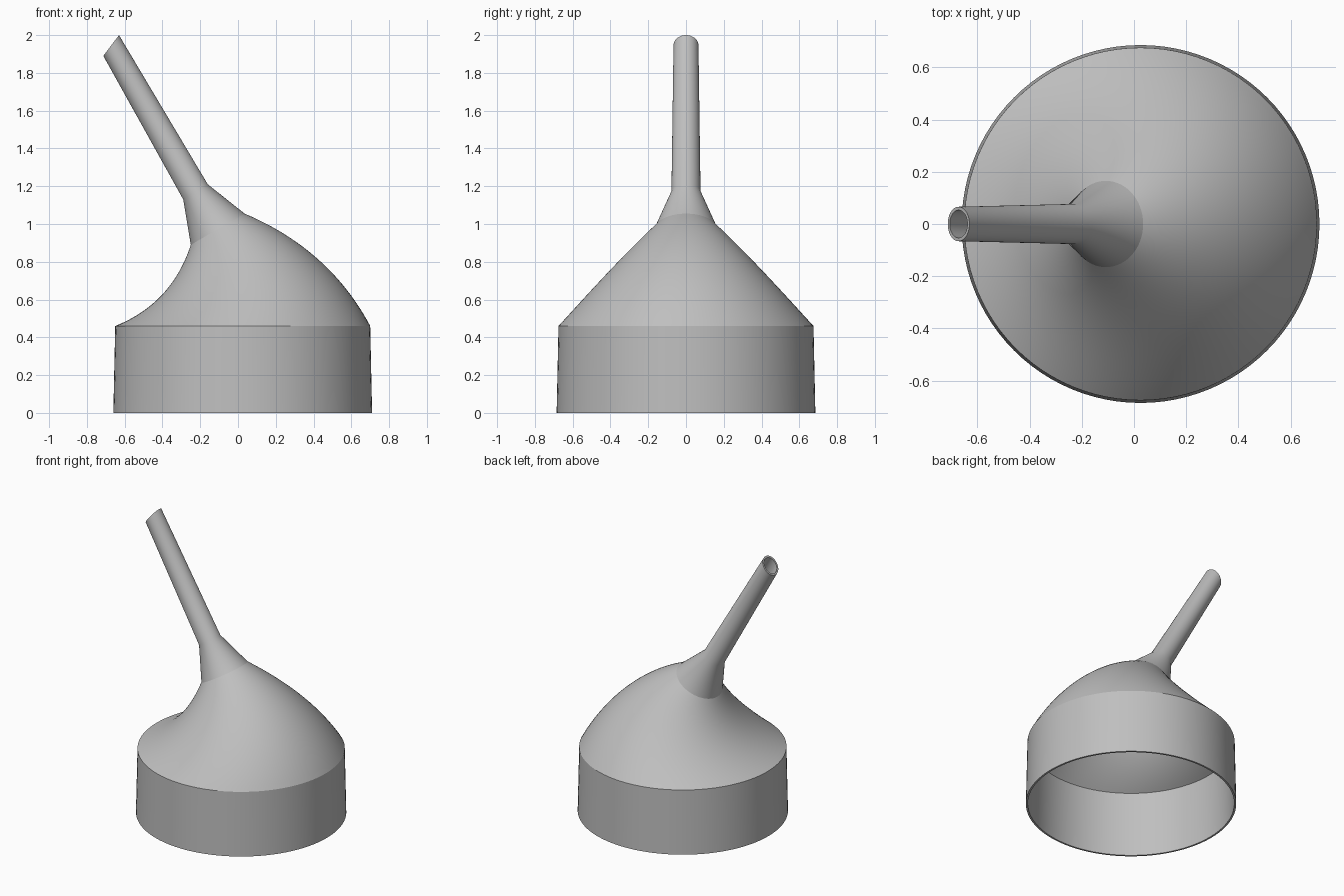
import bpy, bmesh, math

SIDES = 96
WALL = 0.013

if "Cube" in bpy.data.objects:
    bpy.data.objects.remove(bpy.data.objects["Cube"], do_unlink=True)

grey = bpy.data.materials.new("plain grey")
grey.use_nodes = True
grey.diffuse_color = (0.52, 0.52, 0.52, 1)
grey.node_tree.nodes["Principled BSDF"].inputs["Base Color"].default_value = grey.diffuse_color


def mix(a, b, t):
    return tuple(p + (q - p) * t for p, q in zip(a, b))


def bend(a, c, b, t):
    return mix(mix(a, c, t), mix(c, b, t), t)


def ring(bm, left, right, width, inset):
    """Elliptical ring given by its two side points (x, z) and its half depth."""
    centre = mix(left, right, 0.5)
    half = math.dist(left, right) / 2
    scale = (half - inset) / half
    verts = []
    for i in range(SIDES):
        a = 2 * math.pi * i / SIDES
        x, z = mix(centre, right, math.cos(a) * scale)
        verts.append(bm.verts.new((x, (width - inset) * math.sin(a), z)))
    return verts


def hollow_part(name, sections, rim):
    """Outer and inner skins through the sections, joined at the rim section."""
    bm = bmesh.new()
    outer = [ring(bm, *s, 0) for s in sections]
    inner = [ring(bm, *s, WALL) for s in sections]
    pairs = list(zip(outer, outer[1:])) + list(zip(inner[1:], inner))
    if rim == "bottom":
        pairs.append((inner[0], outer[0]))
    elif rim == "top":
        pairs.append((outer[-1], inner[-1]))
    for low, high in pairs:
        for i in range(SIDES):
            j = (i + 1) % SIDES
            bm.faces.new((low[i], low[j], high[j], high[i]))
    mesh = bpy.data.meshes.new(name)
    bm.to_mesh(mesh)
    bm.free()
    mesh.materials.append(grey)
    obj = bpy.data.objects.new(name, mesh)
    bpy.context.collection.objects.link(obj)
    bpy.ops.object.select_all(action="DESELECT")
    obj.select_set(True)
    bpy.context.view_layer.objects.active = obj
    bpy.ops.object.shade_smooth_by_angle(angle=math.radians(35))


# Key sections: left point, right point, half depth
base = ((-0.66, 0), (0.71, 0), 0.685)
shoulder = ((-0.65, 0.46), (0.70, 0.46), 0.675)
collar = ((-0.25, 0.89), (0.035, 1.055), 0.165)
throat = ((-0.29, 1.13), (-0.16, 1.21), 0.077)
tip = ((-0.713, 1.89), (-0.63, 2.0), 0.066)

# Slightly tapered cylindrical band
hollow_part("mouth_band", [base, shoulder], "bottom")

# Leaning dome, hollow on one side and bulging on the other
dome = []
for k in range(25):
    t = k / 24
    dome.append((bend(shoulder[0], (-0.35, 0.58), collar[0], t),
                 bend(shoulder[1], (0.485, 0.865), collar[1], t),
                 shoulder[2] + (collar[2] - shoulder[2]) * t + 0.03 * t * (1 - t)))
hollow_part("leaning_dome", dome, None)

# Flared neck and obliquely cut spout
hollow_part("neck_and_spout", [collar, throat, tip], "top")
